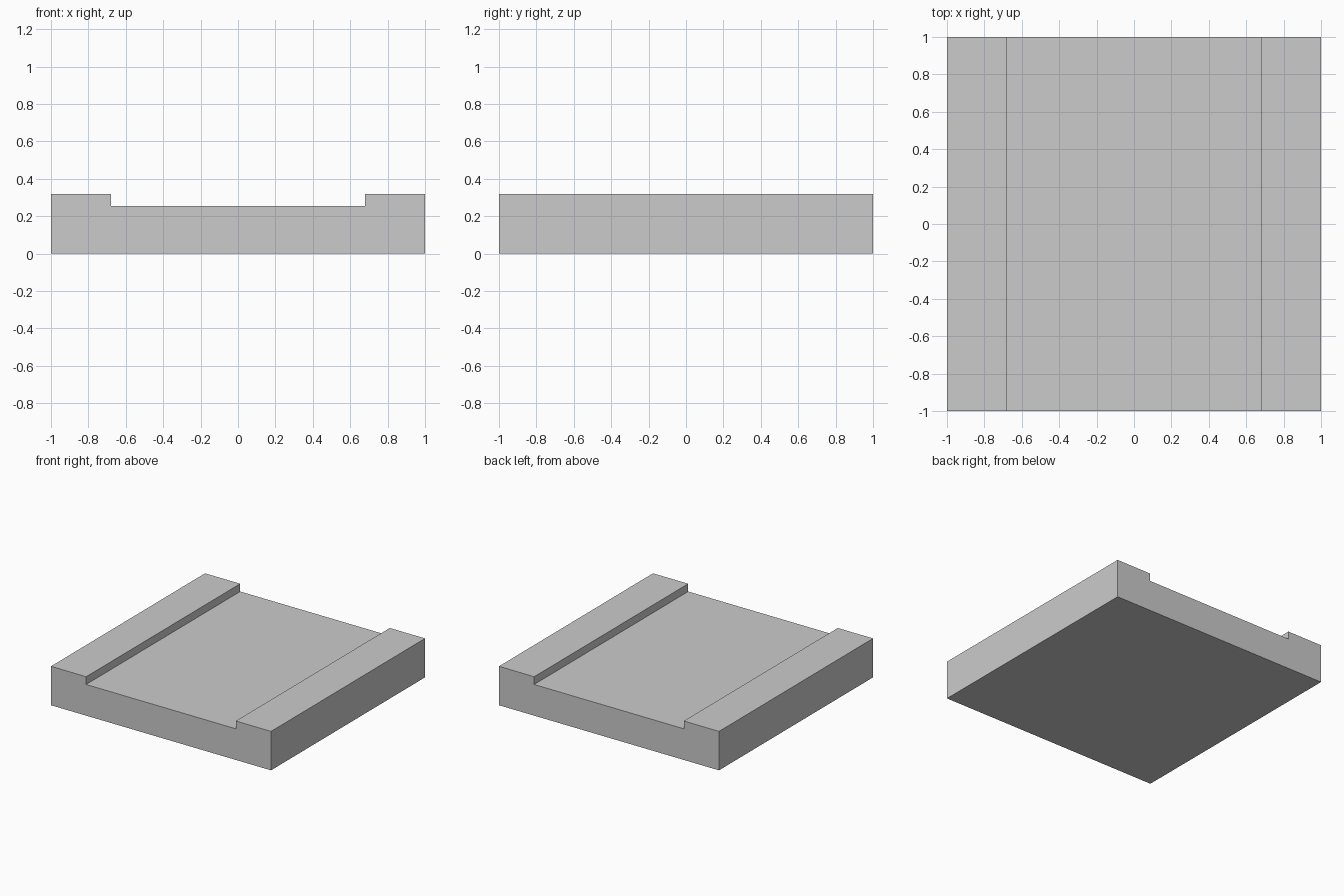
import bpy
import bmesh

if "Cube" in bpy.data.objects:
    bpy.data.objects.remove(bpy.data.objects["Cube"])

LENGTH = 2.0      # along y
HALF_WIDTH = 1.0
CHANNEL = 0.68    # half width of the sunken channel
RIM_Z = 0.32
FLOOR_Z = 0.256


def extrude_profile(name, points, length):
    """Extrude a closed x-z outline along y, centred on y = 0."""
    bm = bmesh.new()
    face = bm.faces.new([bm.verts.new((x, -length / 2, z)) for x, z in points])
    result = bmesh.ops.extrude_face_region(bm, geom=[face], use_keep_orig=True)
    moved = [v for v in result["geom"] if isinstance(v, bmesh.types.BMVert)]
    bmesh.ops.translate(bm, verts=moved, vec=(0, length, 0))
    bmesh.ops.recalc_face_normals(bm, faces=bm.faces)
    mesh = bpy.data.meshes.new(name)
    bm.to_mesh(mesh)
    bm.free()
    obj = bpy.data.objects.new(name, mesh)
    bpy.context.collection.objects.link(obj)
    return obj


# Slab with a raised rail on each side; the left half mirrors the right
right = [(HALF_WIDTH, 0), (HALF_WIDTH, RIM_Z), (CHANNEL, RIM_Z), (CHANNEL, FLOOR_Z)]
left = [(-x, z) for x, z in reversed(right)]
extrude_profile("channel_slab", right + left, LENGTH)
